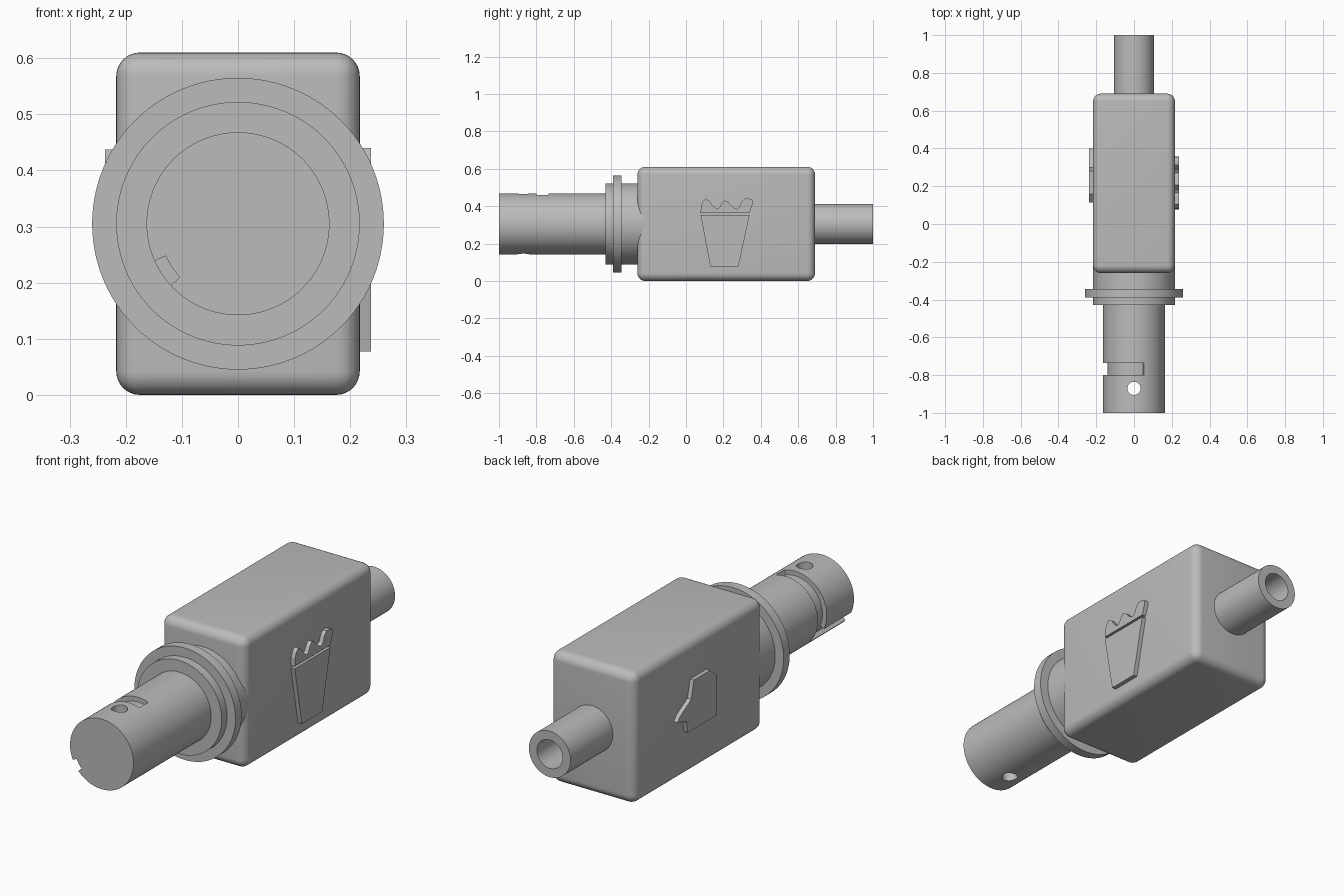
import bpy, bmesh
from math import sin, cos, radians, pi
from mathutils import Vector

cube = bpy.data.objects.get("Cube")
if cube:
    bpy.data.objects.remove(cube, do_unlink=True)

AXIS_Z = 0.305

grey = bpy.data.materials.new("plain_grey")
grey.use_nodes = True
grey.diffuse_color = (0.5, 0.5, 0.5, 1)
grey.node_tree.nodes["Principled BSDF"].inputs["Base Color"].default_value = (0.5, 0.5, 0.5, 1)


def activate(obj):
    bpy.ops.object.select_all(action='DESELECT')
    obj.select_set(True)
    bpy.context.view_layer.objects.active = obj


def smooth(obj):
    activate(obj)
    bpy.ops.object.shade_smooth_by_angle(angle=radians(30))


def prism(name, points, direction):
    """Extrude a planar outline along a direction into a closed solid."""
    bm = bmesh.new()
    face = bm.faces.new([bm.verts.new(p) for p in points])
    result = bmesh.ops.extrude_face_region(bm, geom=[face], use_keep_orig=True)
    moved = [v for v in result["geom"] if isinstance(v, bmesh.types.BMVert)]
    bmesh.ops.translate(bm, verts=moved, vec=Vector(direction))
    bmesh.ops.recalc_face_normals(bm, faces=bm.faces)
    mesh = bpy.data.meshes.new(name)
    bm.to_mesh(mesh)
    bm.free()
    mesh.materials.append(grey)
    obj = bpy.data.objects.new(name, mesh)
    bpy.context.collection.objects.link(obj)
    return obj


def ring(radius, y, start=0, step=3.75, count=96):
    return [(radius * cos(radians(start + step * i)), y,
             AXIS_Z + radius * sin(radians(start + step * i))) for i in range(count)]


def rod(name, radius, y0, y1):
    return prism(name, ring(radius, y0), (0, y1 - y0, 0))


def groove(name, start, count, y0, y1):
    """Curved channel cutter around the shaft."""
    step = 3.7
    inner = ring(0.141, y0, start, step, count + 1)
    outer = ring(0.19, y0, start, step, count + 1)
    return prism(name, inner + outer[::-1], (0, y1 - y0, 0))


def cut(obj, cutter):
    cutter.hide_render = True
    mod = obj.modifiers.new("cut", 'BOOLEAN')
    mod.operation = 'DIFFERENCE'
    mod.solver = 'EXACT'
    mod.object = cutter
    activate(obj)
    bpy.ops.object.modifier_apply(modifier=mod.name)
    bpy.data.objects.remove(cutter, do_unlink=True)


# Rounded housing
bpy.ops.mesh.primitive_cube_add(size=1, location=(0, 0.215, AXIS_Z))
housing = bpy.context.object
housing.name = "housing"
housing.scale = (0.434, 0.95, 0.61)
bpy.ops.object.transform_apply(location=False, rotation=False, scale=True)
housing.data.materials.append(grey)
bevel = housing.modifiers.new("rounding", 'BEVEL')
bevel.width = 0.042
bevel.segments = 8
activate(housing)
bpy.ops.object.modifier_apply(modifier=bevel.name)
smooth(housing)

# Collar and flange
smooth(rod("collar", 0.217, -0.43, -0.2))
smooth(rod("flange", 0.26, -0.39, -0.345))

# Front shaft with bayonet slot and cross hole
shaft = rod("front_shaft", 0.163, -1, -0.42)
cut(shaft, groove("slot_around", 70.8, 41, -0.80, -0.735))
cut(shaft, groove("slot_entry", 204, 5, -1.05, -0.77))
hole = prism("cross_hole", [(0.035 * cos(i * pi / 16), -0.87 + 0.035 * sin(i * pi / 16), 0)
                            for i in range(32)], (0, 0, 0.6))
cut(shaft, hole)
smooth(shaft)

# Rear tube
tube = rod("rear_tube", 0.107, 0.66, 1)
cut(tube, rod("tube_bore", 0.066, 0.68, 1.05))
smooth(tube)


# Raised emblems, outlines given as (y, z)
def emblem(name, side, outline):
    return prism(name, [(side * 0.21, y, z) for y, z in outline], (side * 0.027, 0, 0))


emblem("bucket", 1, [(0.13, 0.077), (0.28, 0.077), (0.34, 0.353), (0.078, 0.353)])
emblem("bucket_filling", 1, [
    (0.078, 0.364), (0.34, 0.364), (0.357, 0.415), (0.355, 0.433), (0.335, 0.44),
    (0.312, 0.44), (0.298, 0.425), (0.285, 0.395), (0.27, 0.385), (0.25, 0.395),
    (0.225, 0.422), (0.206, 0.432), (0.19, 0.415), (0.178, 0.392), (0.165, 0.385),
    (0.145, 0.4), (0.125, 0.428), (0.105, 0.44), (0.09, 0.425), (0.08, 0.4)])
emblem("head_badge", -1, [
    (0.115, 0.21), (0.325, 0.21), (0.335, 0.265), (0.40, 0.285), (0.385, 0.305),
    (0.30, 0.355), (0.28, 0.437), (0.16, 0.437), (0.115, 0.40)])
